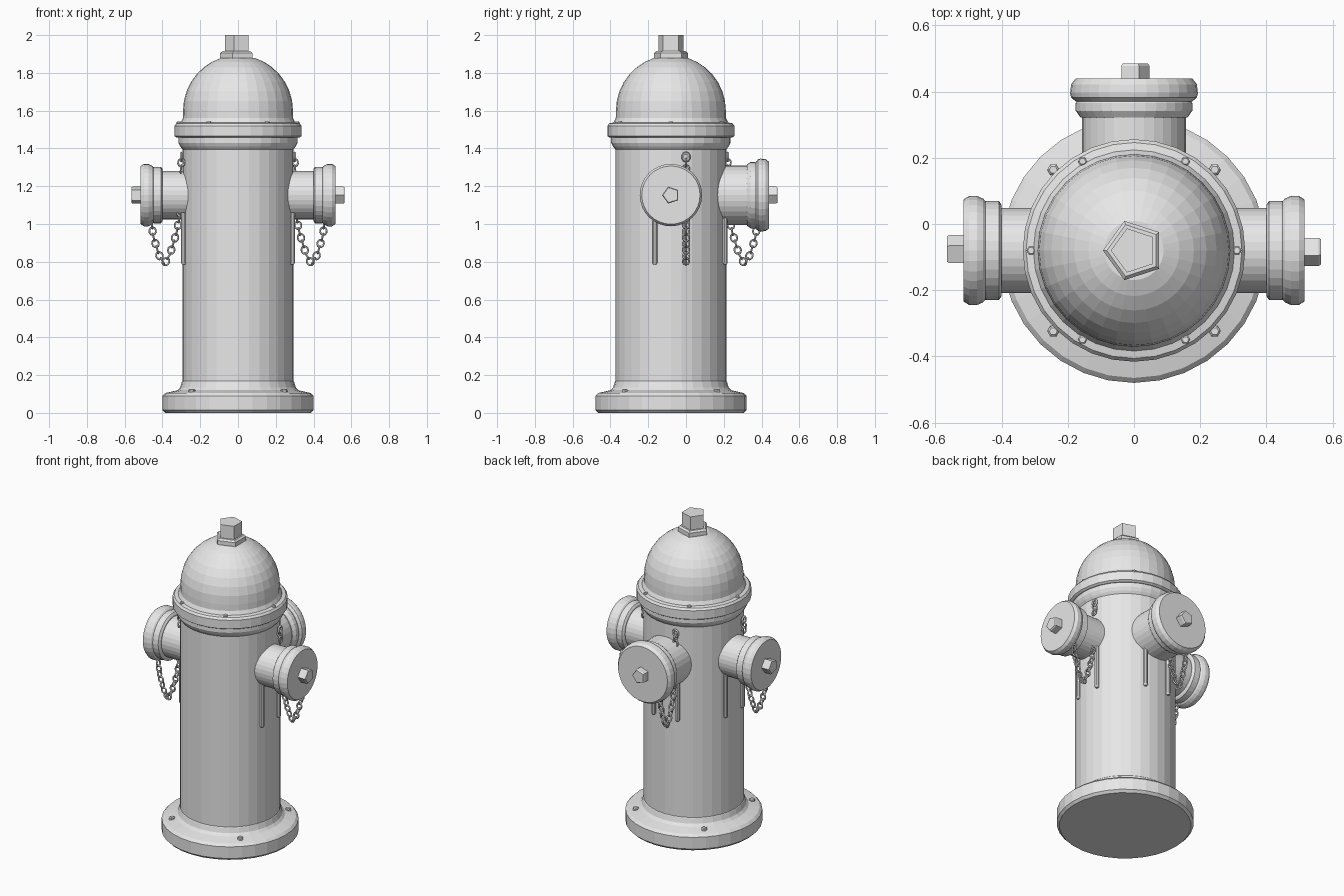
import bpy, bmesh, math
from mathutils import Matrix, Vector

if "Cube" in bpy.data.objects:
    bpy.data.objects.remove(bpy.data.objects["Cube"])

CENTRE = Matrix.Translation((0, -0.08, 0))
NOZZLE_Z = 1.153
SEG = 32

grey = bpy.data.materials.new("painted_grey")
grey.diffuse_color = (0.8, 0.8, 0.8, 1)
grey.use_nodes = True
grey.node_tree.nodes["Principled BSDF"].inputs["Base Color"].default_value = grey.diffuse_color


def finish(name, bm, matrix):
    bmesh.ops.recalc_face_normals(bm, faces=bm.faces)
    bmesh.ops.transform(bm, matrix=CENTRE @ matrix, verts=bm.verts)
    mesh = bpy.data.meshes.new(name)
    bm.to_mesh(mesh)
    bm.free()
    mesh.materials.append(grey)
    ob = bpy.data.objects.new(name, mesh)
    bpy.context.collection.objects.link(ob)
    return ob


def add_lathe(bm, profile, seg=SEG, phase=0.0, offset=(0, 0, 0)):
    """Revolve (radius, height) points around z and close both ends."""
    rings = []
    for r, z in profile:
        rings.append([bm.verts.new(Vector(offset) + Vector((
            r * math.cos(phase + math.tau * i / seg),
            r * math.sin(phase + math.tau * i / seg), z))) for i in range(seg)])
    for a, b in zip(rings, rings[1:]):
        for i in range(seg):
            j = (i + 1) % seg
            bm.faces.new((a[i], a[j], b[j], b[i]))
    bm.faces.new(rings[0])
    bm.faces.new(rings[-1])


def lathe(name, profile, matrix=Matrix(), seg=SEG, phase=0.0):
    bm = bmesh.new()
    add_lathe(bm, profile, seg, phase)
    return finish(name, bm, matrix)


def add_link(bm, pos, tangent, normal, r=0.017, tube=0.0055, n=10, m=5):
    """Small chain ring lying in the plane of tangent and side."""
    side = normal.cross(tangent).normalized()
    grid = []
    for i in range(n):
        a = math.tau * i / n
        out = tangent * math.cos(a) * 1.15 + side * math.sin(a)
        grid.append([bm.verts.new(pos + out * (r + tube * math.cos(math.tau * k / m))
                                  + normal * tube * math.sin(math.tau * k / m))
                     for k in range(m)])
    for i in range(n):
        for k in range(m):
            bm.faces.new((grid[i][k], grid[(i + 1) % n][k],
                          grid[(i + 1) % n][(k + 1) % m], grid[i][(k + 1) % m]))


def add_chain(bm, points, y, spacing=0.034):
    """Alternate flat and edge-on links along a path in the xz plane."""
    carry, count = 0.0, 0
    for p, q in zip(points, points[1:]):
        a, b = Vector((p[0], y, p[1])), Vector((q[0], y, q[1]))
        length = (b - a).length
        t = (b - a).normalized()
        flat = Vector((0, 1, 0))
        while carry < length:
            add_link(bm, a + t * carry, t, flat if count % 2 == 0 else t.cross(flat))
            carry += spacing
            count += 1
        carry -= length


# Base flange and barrel
lathe("base_flange", [(0.385, 0), (0.40, 0.015), (0.40, 0.09), (0.385, 0.105),
                      (0.32, 0.12), (0.306, 0.135), (0.297, 0.165), (0.293, 0.17)])
lathe("barrel", [(0.294, 0.10), (0.294, 1.42)])

# Collar and bonnet flange
lathe("collar", [(0.294, 1.395), (0.306, 1.41), (0.316, 1.43), (0.316, 1.47)])
lathe("bonnet_flange", [(0.325, 1.458), (0.336, 1.465), (0.336, 1.52),
                        (0.326, 1.533), (0.29, 1.54)])

# Bonnet dome in broad bands
dome = [(0.305, 1.535), (0.292, 1.56)]
for i in range(8):
    a = math.radians(i * 10.3)
    dome.append((0.291 * math.cos(a), 1.60 + 0.293 * math.sin(a)))
lathe("bonnet_dome", dome)

# Five-sided operating nut
lathe("nut_seat", [(0.094, 1.87), (0.094, 1.905), (0.082, 1.915)], seg=5, phase=math.pi)
lathe("operating_nut", [(0.07, 1.90), (0.07, 2.0)], seg=5, phase=math.pi)

# Flange bolts
bm = bmesh.new()
for i in range(4):
    a = math.radians(45 + 90 * i)
    add_lathe(bm, [(0.018, 0.10), (0.018, 0.122), (0.012, 0.127)], 6,
              offset=(0.345 * math.cos(a), 0.345 * math.sin(a), 0))
finish("base_bolts", bm, Matrix())
bm = bmesh.new()
for i in range(6):
    a = math.radians(60 * i)
    add_lathe(bm, [(0.014, 1.52), (0.014, 1.54), (0.010, 1.543)], 6,
              offset=(0.311 * math.cos(a), 0.311 * math.sin(a), 0))
finish("bonnet_bolts", bm, Matrix())

# Outlets: pipe, ring, cap and nut profiles as (radius, distance from axis)
small = dict(
    pipe=[(0.128, 0.20), (0.128, 0.42)],
    ring=[(0.138, 0.40), (0.150, 0.408), (0.150, 0.445), (0.146, 0.455)],
    cap=[(0.148, 0.448), (0.157, 0.456), (0.165, 0.475), (0.165, 0.498), (0.154, 0.515)],
    nut=[(0.047, 0.50), (0.047, 0.558), (0.042, 0.565)])
large = dict(
    pipe=[(0.157, 0.20), (0.157, 0.42)],
    ring=[(0.162, 0.402), (0.176, 0.422), (0.176, 0.445), (0.172, 0.452)],
    cap=[(0.176, 0.45), (0.190, 0.462), (0.193, 0.475), (0.190, 0.502), (0.176, 0.52)],
    nut=[(0.047, 0.50), (0.047, 0.558), (0.042, 0.565)])

lay = Matrix.Translation((0, 0, NOZZLE_Z)) @ Matrix.Rotation(math.pi / 2, 4, 'Y')
for side, angle, parts in (("right", 0, small), ("back", 90, large), ("left", 180, small)):
    turn = Matrix.Rotation(math.radians(angle), 4, 'Z')
    for part, profile in parts.items():
        lathe(f"{side}_outlet_{part}", profile, turn @ lay,
              5 if part == "nut" else SEG, -math.pi / 2)

    # Pair of raised ribs under the outlet
    bm = bmesh.new()
    for s in (-1, 1):
        add_lathe(bm, [(0.009, 0.785), (0.014, 0.795), (0.014, 1.06)], 10,
                  offset=(0.287, 0.085 * s, 0))
    finish(f"{side}_outlet_ribs", bm, turn)

    # Cap chain with its eyelet
    bm = bmesh.new()
    add_link(bm, Vector((0.30, 0.08, 1.355)), Vector((0, 0, 1)), Vector((1, 0, 0)),
             0.018, 0.007)
    add_chain(bm, [(0.30, 1.325), (0.305, 1.26)], 0.08)
    add_chain(bm, [(0.305, 1.06), (0.325, 0.955), (0.36, 0.84), (0.39, 0.787),
                   (0.42, 0.84), (0.45, 0.94), (0.458, 1.03)], 0.08)
    finish(f"{side}_cap_chain", bm, turn)
